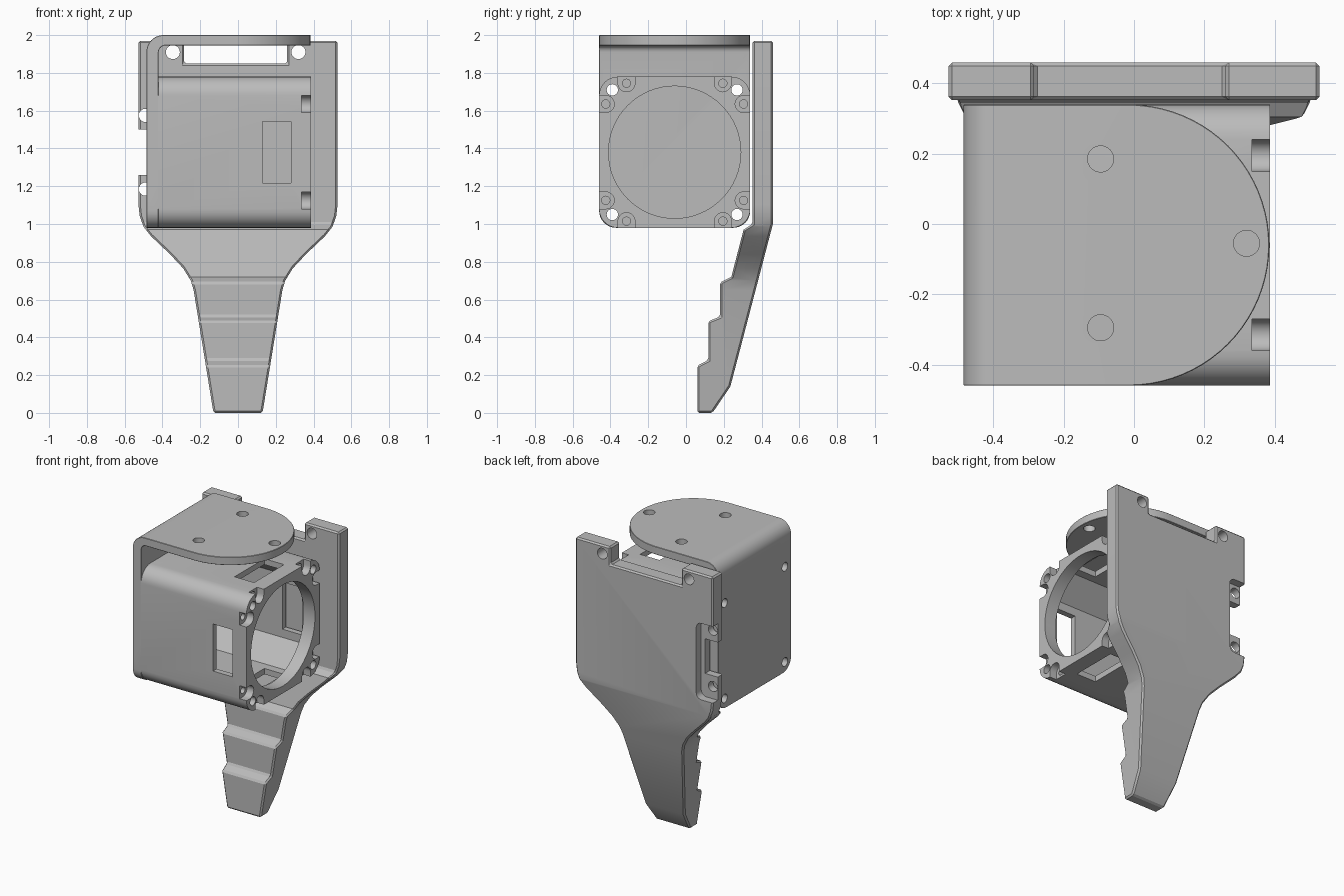
import bpy, bmesh
from math import pi, cos, sin, radians

cube = bpy.data.objects.get("Cube")
if cube:
    bpy.data.objects.remove(cube, do_unlink=True)

grey = bpy.data.materials.new("plain grey")
grey.use_nodes = True
grey.diffuse_color = (0.5, 0.5, 0.5, 1)
for node in grey.node_tree.nodes:
    if node.type == 'BSDF_PRINCIPLED':
        node.inputs["Base Color"].default_value = (0.5, 0.5, 0.5, 1)

CY, CZ = -0.06, 1.38      # centre of the square sleeve
HALF = 0.40               # half its width


def arc(cx, cy, r, start, end, n):
    """Points along an arc, angles in degrees."""
    return [(cx + r * cos(radians(start + (end - start) * i / n)),
             cy + r * sin(radians(start + (end - start) * i / n))) for i in range(n + 1)]


def circle(cx, cy, r, n=32):
    return arc(cx, cy, r, 0, 360, n)[:-1]


def rect(a0, b0, a1, b1):
    return [(a0, b0), (a1, b0), (a1, b1), (a0, b1)]


def rounded_square(cx, cy, half, r):
    pts = []
    for k, (sx, sy) in enumerate(((1, 1), (-1, 1), (-1, -1), (1, -1))):
        pts += arc(cx + sx * (half - r), cy + sy * (half - r), r, 90 * k, 90 * k + 90, 8)
    return pts


def prism(name, pts, axis, lo, hi):
    """Extrude a flat outline along one axis."""
    place = {'x': lambda p, t: (t, p[0], p[1]),
             'y': lambda p, t: (p[0], t, p[1]),
             'z': lambda p, t: (p[0], p[1], t)}[axis]
    bm = bmesh.new()
    low = [bm.verts.new(place(p, lo)) for p in pts]
    high = [bm.verts.new(place(p, hi)) for p in pts]
    bm.faces.new(low)
    bm.faces.new(high[::-1])
    for i in range(len(pts)):
        j = (i + 1) % len(pts)
        bm.faces.new((low[i], low[j], high[j], high[i]))
    bmesh.ops.recalc_face_normals(bm, faces=bm.faces)
    mesh = bpy.data.meshes.new(name)
    bm.to_mesh(mesh)
    bm.free()
    mesh.materials.append(grey)
    obj = bpy.data.objects.new(name, mesh)
    bpy.context.collection.objects.link(obj)
    return obj


def apply(obj, mod):
    bpy.context.view_layer.objects.active = obj
    bpy.ops.object.modifier_apply(modifier=mod.name)


def combine(obj, pts, axis, lo, hi, operation='DIFFERENCE'):
    """Cut or intersect with a temporary prism."""
    tool = prism("cutter", pts, axis, lo, hi)
    tool.hide_render = True
    mod = obj.modifiers.new("cut", 'BOOLEAN')
    mod.operation, mod.solver, mod.object = operation, 'EXACT', tool
    apply(obj, mod)
    bpy.data.objects.remove(tool, do_unlink=True)


def bevel(obj, width):
    mod = obj.modifiers.new("edge", 'BEVEL')
    mod.width, mod.segments = width, 1
    mod.limit_method, mod.angle_limit = 'ANGLE', radians(55)
    apply(obj, mod)


def smooth(obj):
    bpy.ops.object.select_all(action='DESELECT')
    obj.select_set(True)
    bpy.context.view_layer.objects.active = obj
    bpy.ops.object.shade_smooth_by_angle(angle=radians(25))


corner_holes = [(CY + a * 0.33, CZ + b * 0.33) for a in (-1, 1) for b in (-1, 1)]

# Bracket: side wall bent over into a round-ended top plate
bend = ([(-0.42, 0.98)] + arc(-0.385, 1.91, 0.035, 180, 90, 6) + [(0.5, 1.945), (0.5, 2.0)]
        + arc(-0.395, 1.91, 0.09, 90, 180, 10) + [(-0.485, 0.98)])
bracket = prism("bracket", bend, 'y', -0.46, 0.34)
combine(bracket, [(-0.6, CY - HALF)] + arc(-0.015, CY, HALF, -90, 90, 40)
        + [(-0.6, CY + HALF)], 'z', 0.9, 2.1, 'INTERSECT')
wall_shape = (arc(CY - HALF + 0.09, 1.07, 0.09, 180, 270, 8)
              + arc(CY + HALF - 0.09, 1.07, 0.09, 270, 360, 8)
              + [(CY + HALF, 2.1), (CY - HALF, 2.1)])
combine(bracket, wall_shape, 'x', -0.6, 0.6, 'INTERSECT')
bevel(bracket, 0.008)
for x, y in ((-0.095, 0.185), (-0.095, -0.295), (0.32, -0.055)):
    combine(bracket, circle(x, y, 0.037), 'z', 1.9, 2.1)
for y, z in corner_holes:
    combine(bracket, circle(y, z, 0.03, 24), 'x', -0.6, -0.4)
smooth(bracket)

# Sleeve: hollow square housing with a round front opening
sleeve = prism("sleeve", rounded_square(CY, CZ, HALF, 0.1), 'x', -0.43, 0.387)
inner, cham = 0.36, 0.22
octagon = []
for sx, sy in ((1, 1), (-1, 1), (-1, -1), (1, -1)):
    pair = [(CY + sx * inner, CZ + sy * cham), (CY + sx * cham, CZ + sy * inner)]
    octagon += pair if sx * sy > 0 else pair[::-1]
combine(sleeve, octagon, 'x', -0.5, 0.30)
combine(sleeve, circle(CY, CZ, 0.35, 64), 'x', 0.2, 0.5)
for y, z in corner_holes:
    combine(sleeve, circle(y, z, 0.03, 24), 'x', -0.6, 0.6)

# Windows on all four sides
combine(sleeve, rect(0.13, CZ - 0.163, 0.28, CZ + 0.163), 'y', -0.7, 0.6)
combine(sleeve, rect(0.13, CY - 0.163, 0.28, CY + 0.163), 'z', 0.7, 2.1)

# U-shaped screw pockets, two near each corner of the opening
for sa in (-1, 1):
    for sb in (-1, 1):
        u_shape = [(sa * 0.5, sb * y) for y in (0.21, 0.30)]
        u_round = [(sa * (0.365 - 0.045 * sin(t * pi / 10)),
                    sb * (0.255 + 0.045 * cos(t * pi / 10))) for t in range(11)]
        pocket = u_shape + u_round
        screw = circle(sa * 0.365, sb * 0.255, 0.022, 16)
        for pts, lo in ((pocket, 0.335), (screw, 0.27)):
            combine(sleeve, [(CY + a, CZ + b) for a, b in pts], 'x', lo, 0.45)
            combine(sleeve, [(CY + b * sa * sb, CZ + a * sa * sb) for a, b in pts], 'x', lo, 0.45)
smooth(sleeve)

# Back plate tapering down into a stepped finger
half_outline = [(0.13, 0), (0.235, 0.65), (0.25, 0.70), (0.29, 0.765), (0.36, 0.84),
                (0.46, 0.935), (0.5, 0.985), (0.52, 1.04), (0.527, 1.10), (0.527, 1.97)]
outline = (half_outline + [(0.26, 1.97), (0.26, 1.85), (-0.285, 1.85), (-0.285, 1.97)]
           + [(-x, z) for x, z in reversed(half_outline)])
profile = [(0.14, 0), (0.235, 0.14), (0.46, 1.0), (0.46, 2.1), (0.352, 2.1), (0.352, 1.0),
           (0.305, 0.97), (0.24, 0.72), (0.18, 0.69), (0.18, 0.51), (0.118, 0.485),
           (0.118, 0.28), (0.06, 0.25), (0.06, 0)]
finger = prism("finger_plate", outline, 'y', -0.2, 0.7)
combine(finger, profile, 'x', -0.8, 0.8, 'INTERSECT')
bevel(finger, 0.01)
for x in (-0.345, 0.32):
    combine(finger, circle(x, 1.91, 0.037), 'y', 0.2, 0.6)

# Recess, through slot and two holes on the plate's right edge
recess = [(-0.6, 1.10)] + arc(-0.44, 1.14, 0.04, 270, 360, 5) + \
    arc(-0.44, 1.59, 0.04, 0, 90, 5) + [(-0.6, 1.63)]
combine(finger, recess, 'y', 0.405, 0.6)
combine(finger, rect(-0.6, 1.26, -0.43, 1.50), 'y', 0.2, 0.6)
for z in (1.185, 1.575):
    combine(finger, circle(-0.49, z, 0.035), 'y', 0.2, 0.6)
smooth(finger)
